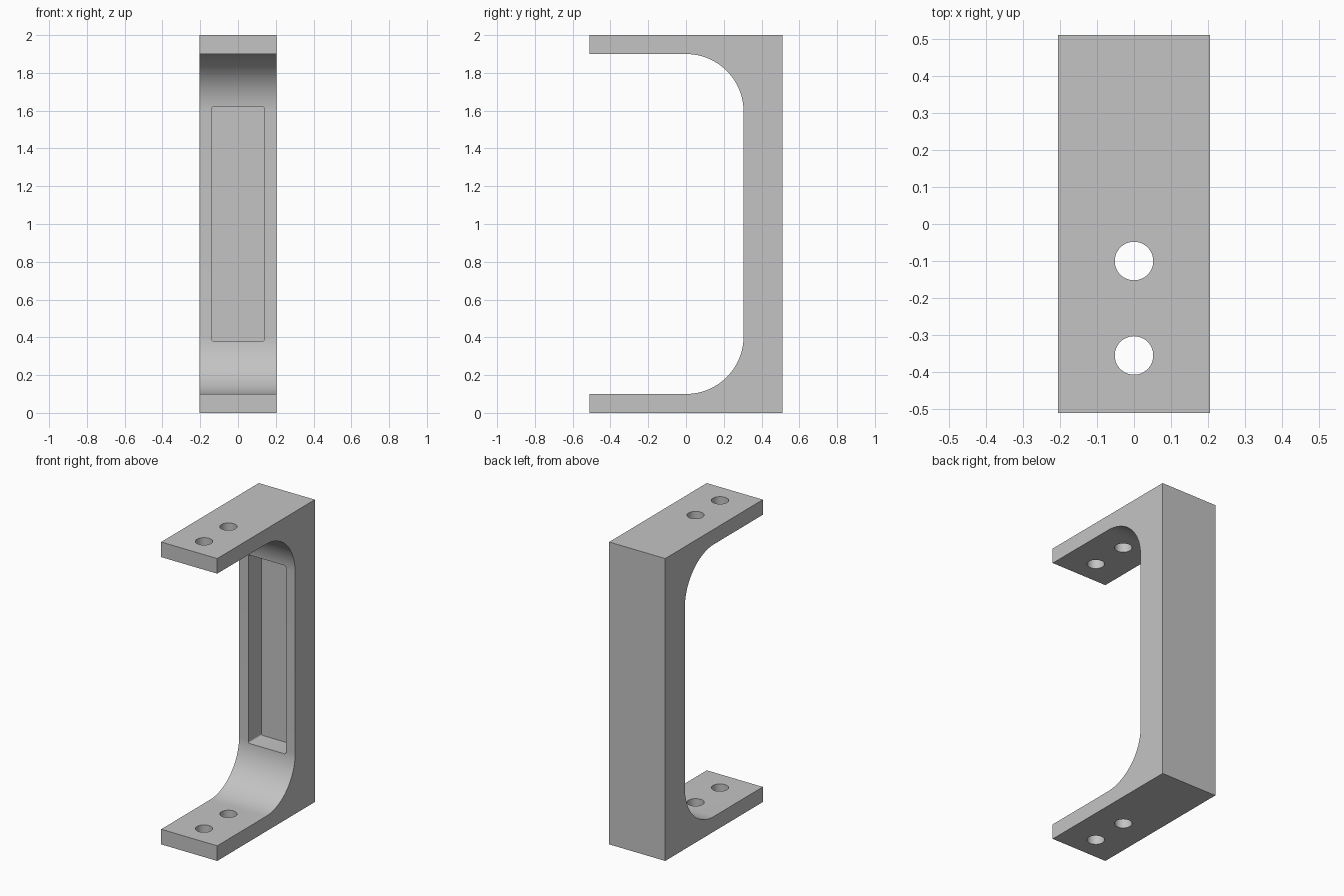
import bpy, bmesh
from math import sin, cos, pi, radians
from mathutils import Matrix

if "Cube" in bpy.data.objects:
    bpy.data.objects.remove(bpy.data.objects["Cube"])

W, D, H = 0.205, 0.51, 2.0      # half width, half depth, height
ARM, WALL, R = 0.1, 0.305, 0.305  # arm thickness, inner wall y, fillet radius

grey = bpy.data.materials.new("light grey")
grey.use_nodes = True
colour = (0.55, 0.55, 0.55, 1)
grey.diffuse_color = colour
grey.node_tree.nodes["Principled BSDF"].inputs["Base Color"].default_value = colour


def make_object(name, bm):
    bmesh.ops.recalc_face_normals(bm, faces=bm.faces)
    mesh = bpy.data.meshes.new(name)
    bm.to_mesh(mesh)
    bm.free()
    mesh.materials.append(grey)
    obj = bpy.data.objects.new(name, mesh)
    bpy.context.collection.objects.link(obj)
    return obj


def cut(target, cutter):
    bpy.context.view_layer.objects.active = target
    mod = target.modifiers.new("cut", "BOOLEAN")
    mod.operation, mod.solver, mod.object = "DIFFERENCE", "EXACT", cutter
    bpy.ops.object.modifier_apply(modifier=mod.name)
    bpy.data.objects.remove(cutter)


# C-shaped side profile with rounded inner corners, extruded across the width
STEPS = 24
arc = [(WALL - R + R * sin(a), ARM + R - R * cos(a))
       for a in (i * pi / 2 / STEPS for i in range(STEPS + 1))]
lower = [(-D, 0), (-D, ARM)] + arc
upper = [(y, H - z) for y, z in reversed(lower)]
profile = lower + upper + [(D, H), (D, 0)]

bm = bmesh.new()
face = bm.faces.new([bm.verts.new((-W, y, z)) for y, z in profile])
side = bmesh.ops.extrude_face_region(bm, geom=[face])
bmesh.ops.translate(bm, vec=(2 * W, 0, 0),
                    verts=[v for v in side["geom"] if isinstance(v, bmesh.types.BMVert)])
bracket = make_object("bracket", bm)

# Screw holes through both arms
for y in (-0.1, -0.355):
    bm = bmesh.new()
    bmesh.ops.create_cone(bm, cap_ends=True, segments=48, radius1=0.052, radius2=0.052,
                          depth=3, matrix=Matrix.Translation((0, y, 1)))
    cut(bracket, make_object("hole_cutter", bm))

# Recessed pocket in the inner wall, with slightly rounded corners
FLOOR, START = 0.442, 0.2
bm = bmesh.new()
bmesh.ops.create_cube(bm, size=1, matrix=Matrix.Translation((0, (FLOOR + START) / 2, 1))
                      @ Matrix.Diagonal((0.274, FLOOR - START, 1.246, 1)))
corners = [e for e in bm.edges if abs(e.verts[0].co.y - e.verts[1].co.y) > 0.01]
bmesh.ops.bevel(bm, geom=corners, offset=0.01, segments=4, profile=0.5, affect="EDGES")
cut(bracket, make_object("pocket_cutter", bm))

# Smooth curves, crisp edges
bpy.ops.object.select_all(action="DESELECT")
bracket.select_set(True)
bpy.context.view_layer.objects.active = bracket
bpy.ops.object.shade_smooth_by_angle(angle=radians(30))
